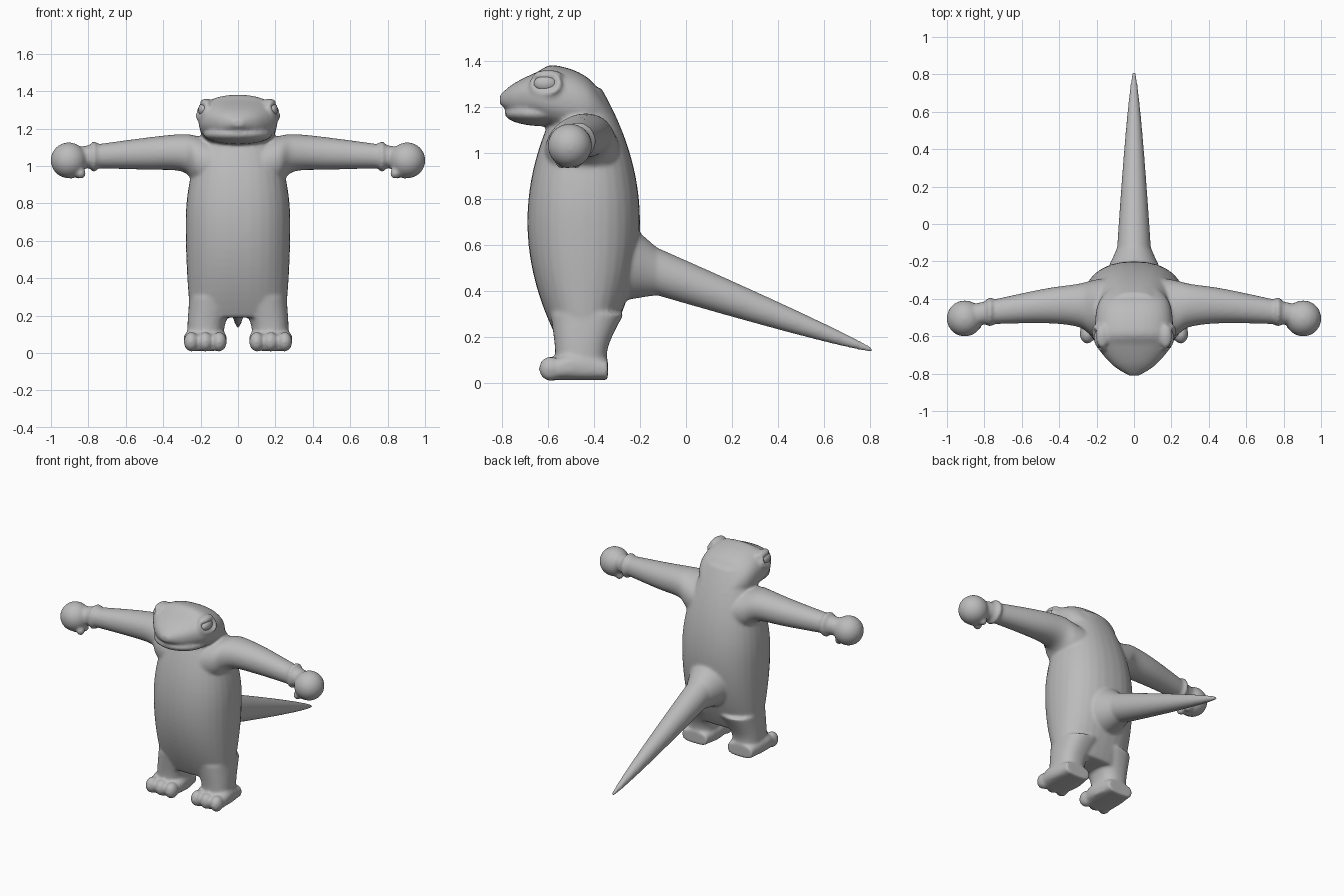
import bpy, bmesh
from math import cos, sin, tau, copysign
from mathutils import Matrix, Vector

cube = bpy.data.objects.get("Cube")
if cube:
    bpy.data.objects.remove(cube)

shade = (.5, .5, .5, 1)
grey = bpy.data.materials.new("plain grey")
grey.use_nodes = True
grey.diffuse_color = shade
grey.node_tree.nodes["Principled BSDF"].inputs["Base Color"].default_value = shade


def spline(rows, steps=6):
    """Smoothly interpolate rows of numbers."""
    out = []
    last = len(rows) - 1
    for i in range(last):
        before, start, end, after = rows[max(i - 1, 0)], rows[i], rows[i + 1], rows[min(i + 2, last)]
        for k in range(steps):
            t = k / steps
            out.append([b + t / 2 * (c - a + t * (2*a - 5*b + 4*c - d + t * (3*(b - c) + d - a)))
                        for a, b, c, d in zip(before, start, end, after)])
    return out + [rows[last]]


def spread(start, end, count=24):
    """Evenly spaced values from start to end."""
    return [start + (end - start) * k / count for k in range(count + 1)]


def loft(bm, axes, rows, power=2, side=1, sides=32):
    """Skin rings given as (t, a_low, a_high, b_low, b_high); axes names the directions of t, a, b."""
    rings = []
    for t, a_low, a_high, b_low, b_high in rows:
        ring = []
        for k in range(sides):
            angle = tau * k / sides
            c, s = (copysign(abs(q) ** (2 / power), q) for q in (cos(angle), sin(angle)))
            a = (a_low + a_high + c * (a_high - a_low)) / 2
            b = (b_low + b_high + s * (b_high - b_low)) / 2
            place = dict(zip(axes, (t, a, b)))
            ring.append(bm.verts.new((side * place["x"], place["y"], place["z"])))
        rings.append(ring)
    faces = [bm.faces.new(rings[0]), bm.faces.new(rings[-1])]
    for ring, following in zip(rings, rings[1:]):
        for k in range(sides):
            faces.append(bm.faces.new((ring[k - 1], ring[k], following[k], following[k - 1])))
    bmesh.ops.recalc_face_normals(bm, faces=faces)


def ball(bm, centre, size, side=1):
    """Add an ellipsoid, mirrored when side is negative."""
    x, y, z = centre
    place = Matrix.Translation((side * x, y, z)) @ Matrix.Diagonal((*size, 1))
    bmesh.ops.create_uvsphere(bm, u_segments=24, v_segments=16, radius=1, matrix=place)


def finish(bm, name):
    """Turn the collected pieces into one smooth object."""
    for face in bm.faces:
        face.smooth = True
    mesh = bpy.data.meshes.new(name)
    bm.to_mesh(mesh)
    bm.free()
    mesh.materials.append(grey)
    ob = bpy.data.objects.new(name, mesh)
    bpy.context.collection.objects.link(ob)
    return ob


def torso_ring(z):
    """Barrel-shaped trunk that narrows into the neck."""
    rise = z - .7
    width = .28 - (.45 if rise > 0 else .1) * rise ** 2
    return z, -.69 + rise ** 2 / 2, -.2 - rise ** 2 / 2, -width, width


def tail_ring(y):
    """Drooping cone with a flared root."""
    middle = .437 - .365 * y
    width = .082 * (1 - y / .85) ** .7 + .4 * max(0, -.13 - y)
    return y, middle - 1.15 * width, middle + 1.15 * width, -width, width


bm = bmesh.new()

# Trunk, neck and tail
loft(bm, "zyx", [torso_ring(z) for z in spread(.19, 1.28)], 2.3)
loft(bm, "yzx", [tail_ring(y) for y in spread(-.26, .81)])

# Skull with the upper jaw, from snout to nape: y, bottom, top, half width
skull = [(-.81, 1.21, 1.25, .03), (-.75, 1.17, 1.3, .12), (-.65, 1.14, 1.35, .2),
         (-.57, 1.1, 1.38, .21), (-.42, 1.08, 1.32, .19), (-.31, 1.1, 1.16, .1)]
loft(bm, "yzx", [(y, low, high, -width, width) for y, low, high, width in spline(skull)], 2.4)

# Lower jaw
ball(bm, (0, -.62, 1.17), (.185, .17, .055))

# Limb sections
arm = [(.1, -.62, -.28, .85, 1.13), (.22, -.6, -.3, .9, 1.16), (.3, -.55, -.32, .97, 1.17),
       (.5, -.53, -.35, .98, 1.15), (.87, -.54, -.43, .99, 1.1)]
leg = [(.02, .07, .27, -.57, -.34), (.15, .07, .27, -.57, -.34), (.3, 0, .26, -.59, -.27)]
foot = [(-.6, .08, .28, .01, .09), (-.5, .06, .29, .01, .13), (-.34, .08, .27, .01, .1)]

for side, label in ((-1, "right"), (1, "left")):
    # Arm, wrist fold, fist and curled fingers
    loft(bm, "xyz", spline(arm), 2.1, side)
    ball(bm, (.77, -.47, 1.05), (.03, .08, .083), side)
    ball(bm, (.905, -.505, 1.03), (.097, .097, .096), side)
    for x, y in ((.84, -.54), (.85, -.48), (.89, -.52)):
        ball(bm, (x, y, .96), (.027, .03, .03), side)

    # Leg, foot and toes
    loft(bm, "zxy", spline(leg), 2.4, side)
    loft(bm, "yxz", spline(foot), 3, side)
    for x in (.1, .175, .25):
        ball(bm, (x, -.59, .06), (.04, .05, .053), side)

    # Brow and eyelid rim
    ball(bm, (.17, -.6, 1.335), (.035, .065, .025), side)
    for angle in spread(0, tau):
        rim = Vector((.19, -.61, 1.3)) - Vector((.018, .06, 0)) * cos(angle) - Vector((.018, 0, -.045)) * sin(angle)
        ball(bm, rim, (.013, .013, .013), side)

    # Eyeball
    eye = bmesh.new()
    ball(eye, (.183, -.61, 1.3), (.03, .052, .036), side)
    finish(eye, label + "_eye")

# Fuse everything else into one soft skin
body = finish(bm, "body")
remesh = body.modifiers.new("fuse", "REMESH")
remesh.mode = "VOXEL"
remesh.voxel_size = .009
remesh.use_smooth_shade = True
soften = body.modifiers.new("soften", "SMOOTH")
soften.factor = .5
soften.iterations = 10
